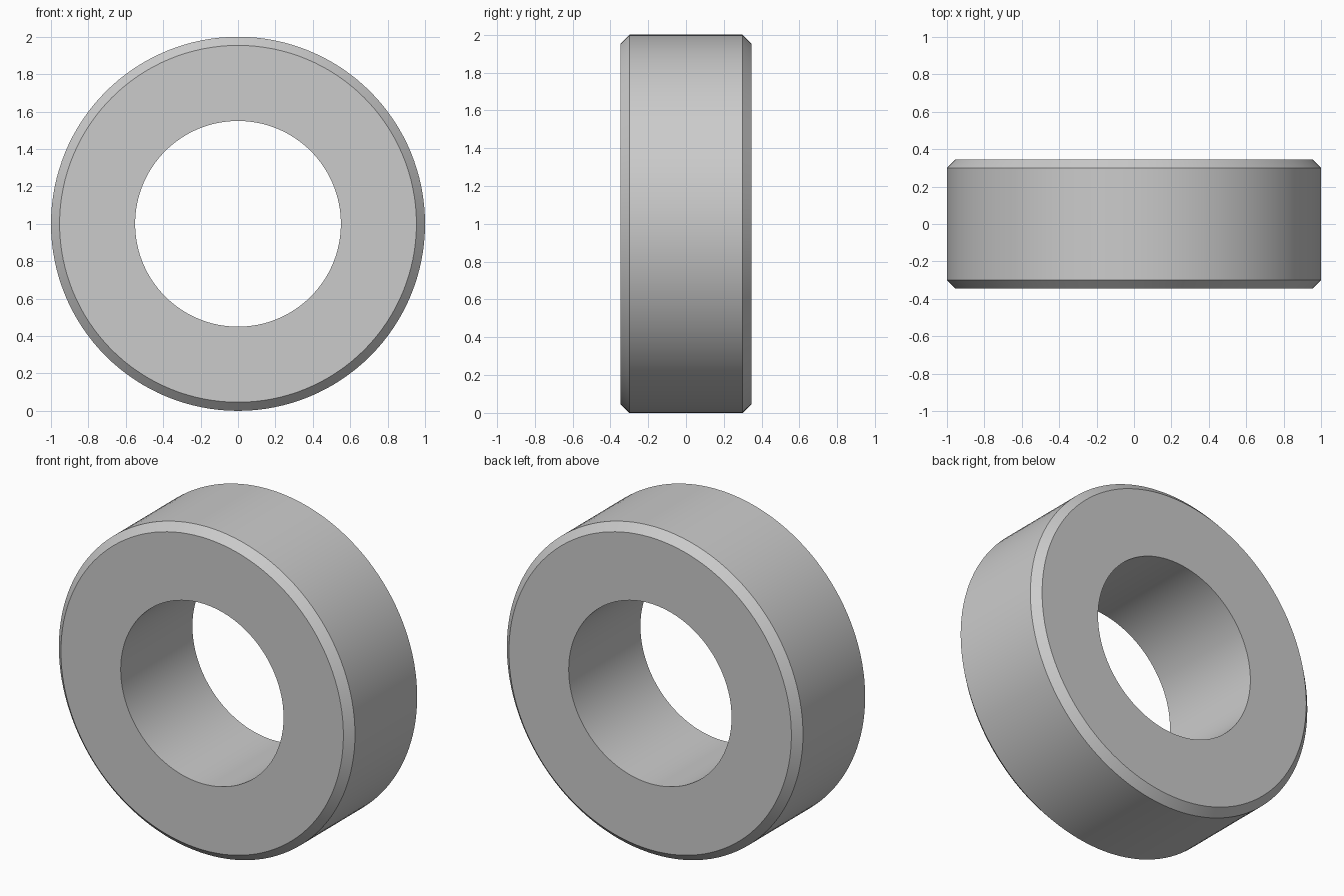
import bpy, bmesh
from math import radians, cos, sin, tau

if "Cube" in bpy.data.objects:
    bpy.data.objects.remove(bpy.data.objects["Cube"])

SEGMENTS = 128
OUTER, BORE, HALF, CHAMFER = 1.0, 0.55, 0.346, 0.046

# Ring cross-section as (radius, y): plain bore, chamfered outer rims
profile = [
    (BORE, -HALF), (OUTER - CHAMFER, -HALF), (OUTER, -HALF + CHAMFER),
    (OUTER, HALF - CHAMFER), (OUTER - CHAMFER, HALF), (BORE, HALF),
]

# Sweep the section around the y axis
bm = bmesh.new()
rings = []
for i in range(SEGMENTS):
    a = tau * i / SEGMENTS
    rings.append([bm.verts.new((r * cos(a), y, 1 + r * sin(a))) for r, y in profile])
n = len(profile)
for i in range(SEGMENTS):
    a, b = rings[i], rings[(i + 1) % SEGMENTS]
    for j in range(n):
        k = (j + 1) % n
        bm.faces.new((a[j], a[k], b[k], b[j]))
bmesh.ops.recalc_face_normals(bm, faces=bm.faces)

mesh = bpy.data.meshes.new("chamfered_ring")
bm.to_mesh(mesh)
bm.free()
ring = bpy.data.objects.new("chamfered_ring", mesh)
bpy.context.collection.objects.link(ring)

# Smooth round walls, crisp rims
bpy.context.view_layer.objects.active = ring
ring.select_set(True)
bpy.ops.object.shade_smooth_by_angle(angle=radians(30))
